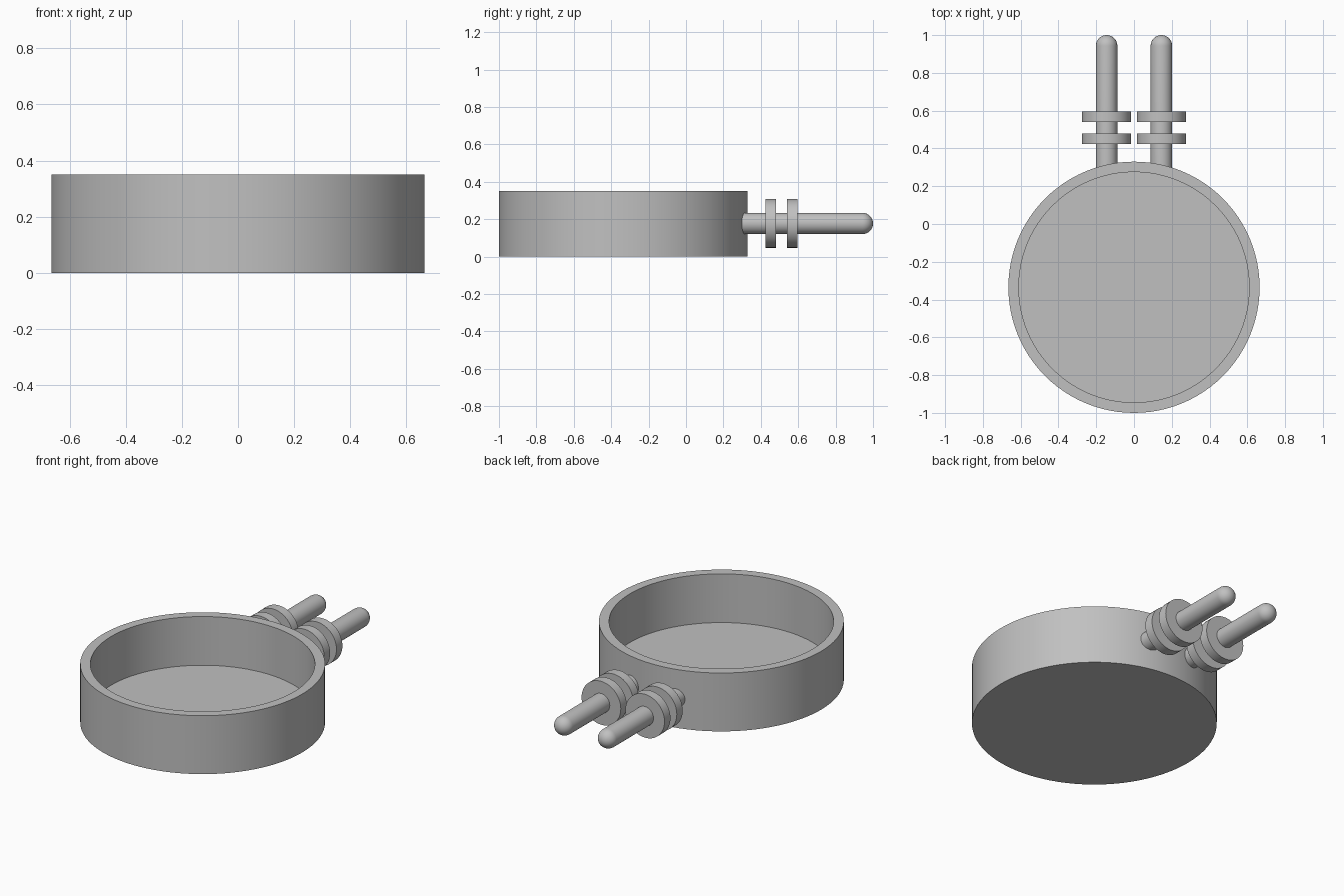
import bpy, bmesh, math
from mathutils import Matrix, Vector

cube = bpy.data.objects.get("Cube")
if cube:
    bpy.data.objects.remove(cube, do_unlink=True)

grey = bpy.data.materials.new("plain grey")
grey.use_nodes = True
colour = (0.53, 0.53, 0.53, 1)
grey.diffuse_color = colour
grey.node_tree.nodes["Principled BSDF"].inputs["Base Color"].default_value = colour


def lathe(name, profile, location, steps, along_y=False):
    """Spin a (radius, height) profile about z, optionally laid along y."""
    bm = bmesh.new()
    verts = [bm.verts.new((r, 0, h)) for r, h in profile]
    edges = [bm.edges.new(pair) for pair in zip(verts, verts[1:])]
    bmesh.ops.spin(bm, geom=verts + edges, cent=(0, 0, 0), axis=(0, 0, 1),
                   angle=math.tau, steps=steps, use_merge=True)
    bmesh.ops.remove_doubles(bm, verts=bm.verts, dist=1e-5)
    if along_y:
        bm.transform(Matrix.Rotation(-math.pi / 2, 4, "X"))
    bmesh.ops.recalc_face_normals(bm, faces=bm.faces)
    bm.transform(Matrix.Translation(Vector(location)))
    mesh = bpy.data.meshes.new(name)
    bm.to_mesh(mesh)
    bm.free()
    mesh.materials.append(grey)
    obj = bpy.data.objects.new(name, mesh)
    bpy.context.collection.objects.link(obj)
    bpy.ops.object.select_all(action="DESELECT")
    obj.select_set(True)
    bpy.context.view_layer.objects.active = obj
    bpy.ops.object.shade_smooth_by_angle(angle=math.radians(30))
    return obj


# Open round dish
outer, inner, height, floor = 0.665, 0.61, 0.35, 0.058
lathe("dish", [(0, 0), (outer, 0), (outer, height), (inner, height),
               (inner, floor), (0, floor)], (0, -0.335, 0), 96)

# Two round-ended pins, each with a pair of collars
pin_r, pin_start, pin_end, pin_z = 0.057, 0.28, 1.0, 0.177
length = pin_end - pin_start
dome = [(pin_r * math.cos(a), length - pin_r + pin_r * math.sin(a))
        for a in (math.pi / 2 * i / 10 for i in range(10))]
for side, x in (("left", 0.145), ("right", -0.145)):
    lathe(side + "_pin", [(0, 0), (pin_r, 0)] + dome + [(0, length)],
          (x, pin_start, pin_z), 40, True)
    for place, y in (("inner", 0.424), ("outer", 0.54)):
        lathe(f"{side}_{place}_collar",
              [(0, 0), (0.13, 0), (0.13, 0.056), (0, 0.056)],
              (x, y, pin_z), 48, True)
